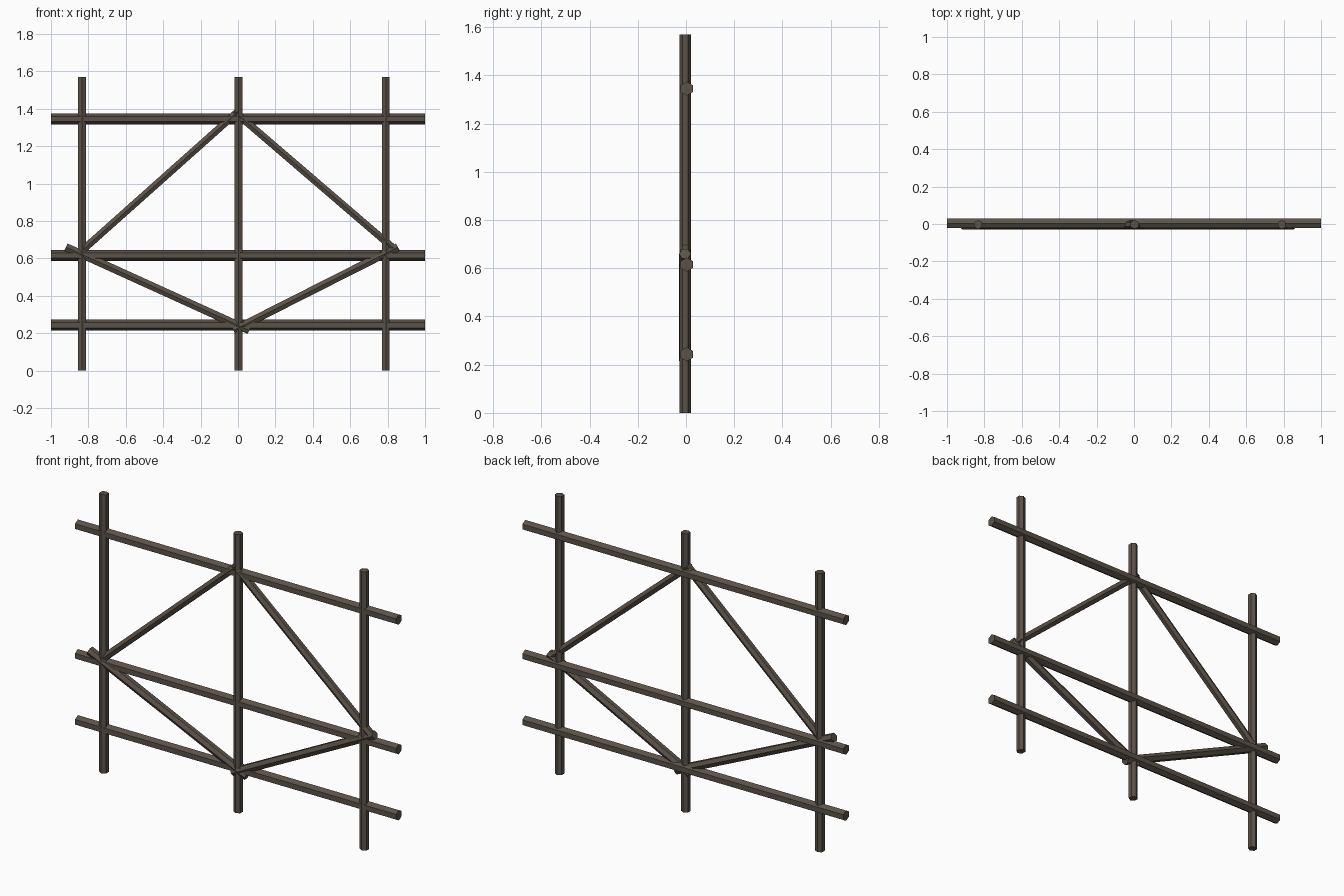
import bpy, bmesh, math
from mathutils import Vector, Matrix

if "Cube" in bpy.data.objects:
    bpy.data.objects.remove(bpy.data.objects["Cube"])

wood = bpy.data.materials.new("dark weathered wood")
wood.diffuse_color = (0.105, 0.085, 0.066, 1)
wood.use_nodes = True
wood.node_tree.nodes["Principled BSDF"].inputs["Base Color"].default_value = wood.diffuse_color


def bar(name, a, b, y, radius, point_dir):
    """Six-sided pole from a=(x,z) to b=(x,z); one corner edge faces point_dir."""
    p, q = Vector((a[0], y, a[1])), Vector((b[0], y, b[1]))
    axis = (q - p).normalized()
    u = Vector(point_dir)
    u = (u - axis * u.dot(axis)).normalized()
    v = axis.cross(u)
    bm = bmesh.new()
    bmesh.ops.create_cone(bm, cap_ends=True, segments=6, radius1=radius,
                          radius2=radius, depth=(q - p).length)
    # find the first corner's angle so it can be turned to point_dir
    c = bm.verts[:][0].co
    spin = Matrix.Rotation(-math.atan2(c.y, c.x), 4, 'Z')
    frame = Matrix((u, v, axis)).transposed().to_4x4()
    bmesh.ops.transform(bm, matrix=Matrix.Translation((p + q) / 2) @ frame @ spin,
                        verts=bm.verts)
    bmesh.ops.recalc_face_normals(bm, faces=bm.faces)
    mesh = bpy.data.meshes.new(name)
    bm.to_mesh(mesh)
    bm.free()
    mesh.materials.append(wood)
    bpy.context.collection.objects.link(bpy.data.objects.new(name, mesh))


# upright posts
for name, x in (("left_post", -0.833), ("middle_post", 0.003), ("right_post", 0.79)):
    bar(name, (x, 0), (x, 1.57), -0.003, 0.0245, (0, 1, 0))

# horizontal rails
for name, z in (("bottom_rail", 0.243), ("middle_rail", 0.615), ("top_rail", 1.345)):
    bar(name, (-1, z), (1, z), 0.003, 0.029, (0, 0, 1))

# upper braces
bar("upper_left_brace", (-0.83, 0.645), (0.0, 1.385), -0.003, 0.0225, (0, 1, 0))
bar("upper_right_brace", (-0.02, 1.385), (0.83, 0.655), -0.003, 0.0225, (0, 1, 0))

# lower braces
bar("lower_left_brace", (-0.92, 0.66), (0.06, 0.215), -0.004, 0.0245, (0, 1, 0))
bar("lower_right_brace", (-0.025, 0.215), (0.855, 0.66), -0.004, 0.0245, (0, 1, 0))
